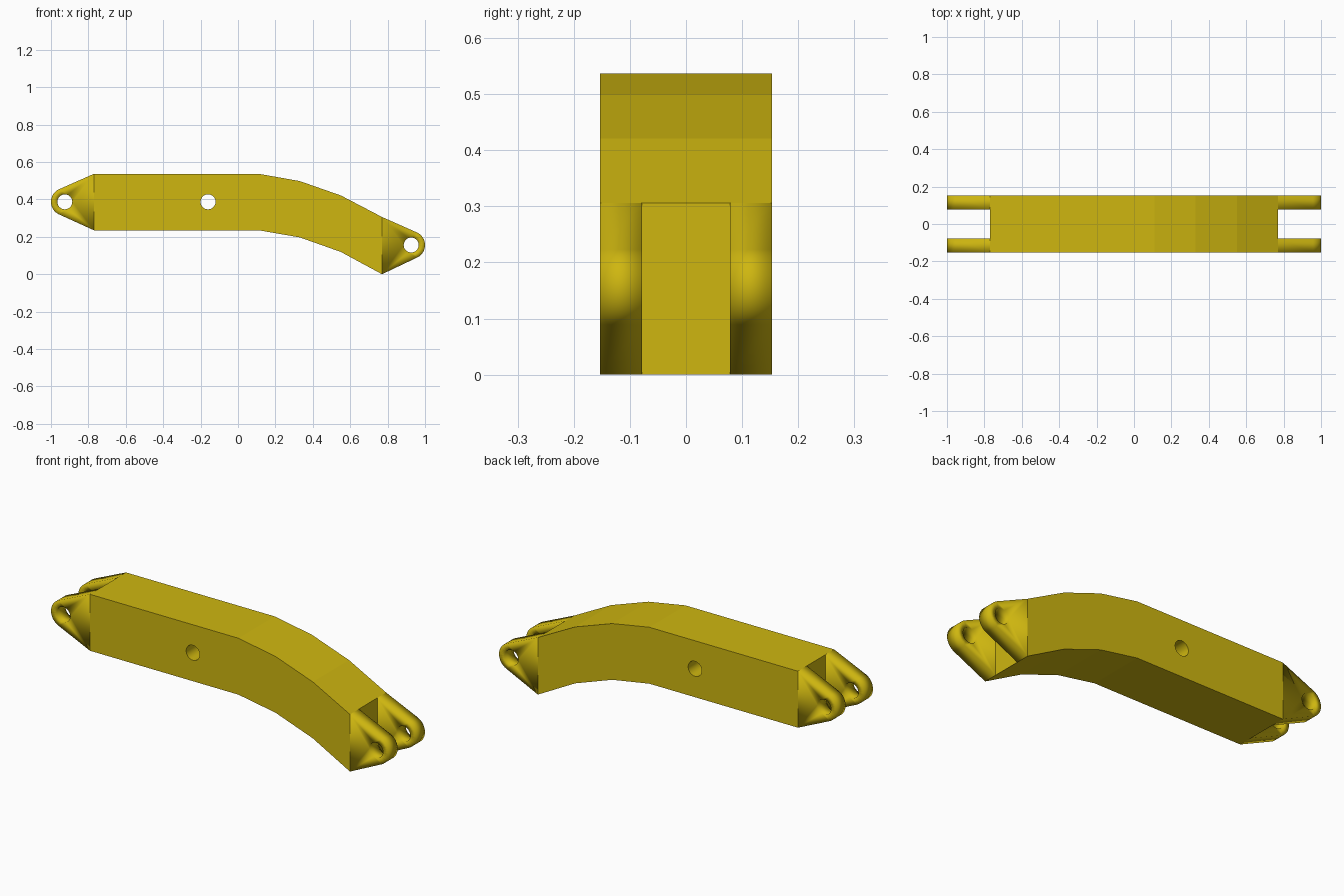
import bpy, bmesh
from math import radians, cos, sin
from mathutils import Vector

if "Cube" in bpy.data.objects:
    bpy.data.objects.remove(bpy.data.objects["Cube"])

HALF = 0.153      # half width of the beam
INNER = 0.078     # inner side of each lug
END = 0.77        # where the beam stops and the lugs begin
HOLE = 0.04

yellow = bpy.data.materials.new("yellow_paint")
yellow.diffuse_color = (0.62, 0.47, 0.005, 1)
yellow.use_nodes = True
yellow.node_tree.nodes["Principled BSDF"].inputs["Base Color"].default_value = yellow.diffuse_color


def arc(cx, cz, r, a0, a1, n):
    return [(cx + r * cos(radians(a0 + (a1 - a0) * i / n)),
             cz + r * sin(radians(a0 + (a1 - a0) * i / n))) for i in range(n + 1)]


def plate(name, outline, hole, y0, y1, open_x=None):
    """Extrude an x-z outline with one hole from y0 to y1."""
    bm = bmesh.new()
    edges = []
    for loop in (outline, hole):
        vs = [bm.verts.new((x, y0, z)) for x, z in loop]
        edges += [bm.edges.new((vs[i - 1], vs[i])) for i in range(len(vs))]
    bmesh.ops.triangle_fill(bm, edges=edges, use_beauty=True, normal=(0, -1, 0))
    ext = bmesh.ops.extrude_face_region(bm, geom=bm.faces[:], use_keep_orig=True)
    moved = [g for g in ext["geom"] if isinstance(g, bmesh.types.BMVert)]
    bmesh.ops.translate(bm, verts=moved, vec=Vector((0, y1 - y0, 0)))
    bmesh.ops.recalc_face_normals(bm, faces=bm.faces[:])
    if open_x is not None:
        root = [f for f in bm.faces if all(abs(v.co.x - open_x) < 1e-4 for v in f.verts)]
        bmesh.ops.delete(bm, geom=root, context='FACES_ONLY')
    me = bpy.data.meshes.new(name)
    bm.to_mesh(me)
    bm.free()
    me.materials.append(yellow)
    ob = bpy.data.objects.new(name, me)
    bpy.context.collection.objects.link(ob)
    return ob


# Bent beam with a cross hole
top = [(-END, 0.537), (0.11, 0.537), (0.33, 0.498), (0.55, 0.421), (END, 0.306)]
bottom = [(END, 0.0), (0.55, 0.119), (0.33, 0.197), (0.11, 0.235), (-END, 0.235)]
beam = plate("beam", top + bottom, arc(-0.16, 0.387, HOLE, 0, 360, 64)[:-1], -HALF, HALF)
bpy.context.view_layer.objects.active = beam
beam.select_set(True)
bpy.ops.object.shade_smooth_by_angle(angle=radians(7))

# Pairs of rounded lugs at both ends
for end, side, cz, z_low, z_high in (("left", -1, 0.387, 0.235, 0.537),
                                     ("right", 1, 0.156, 0.0, 0.306)):
    cx = side * 0.926
    tip = [(cx + side * x, cz + z) for x, z in arc(0, 0, 0.074, -65, 65, 16)]
    outline = [(side * END, z_low)] + tip + [(side * END, z_high)]
    hole = arc(cx, cz, HOLE, 0, 360, 32)[:-1]
    for label, y0, y1 in (("front", -HALF, -INNER), ("back", INNER, HALF)):
        lug = plate(f"{end}_{label}_lug", outline, hole, y0, y1, side * END)
        lug.data.shade_smooth()
